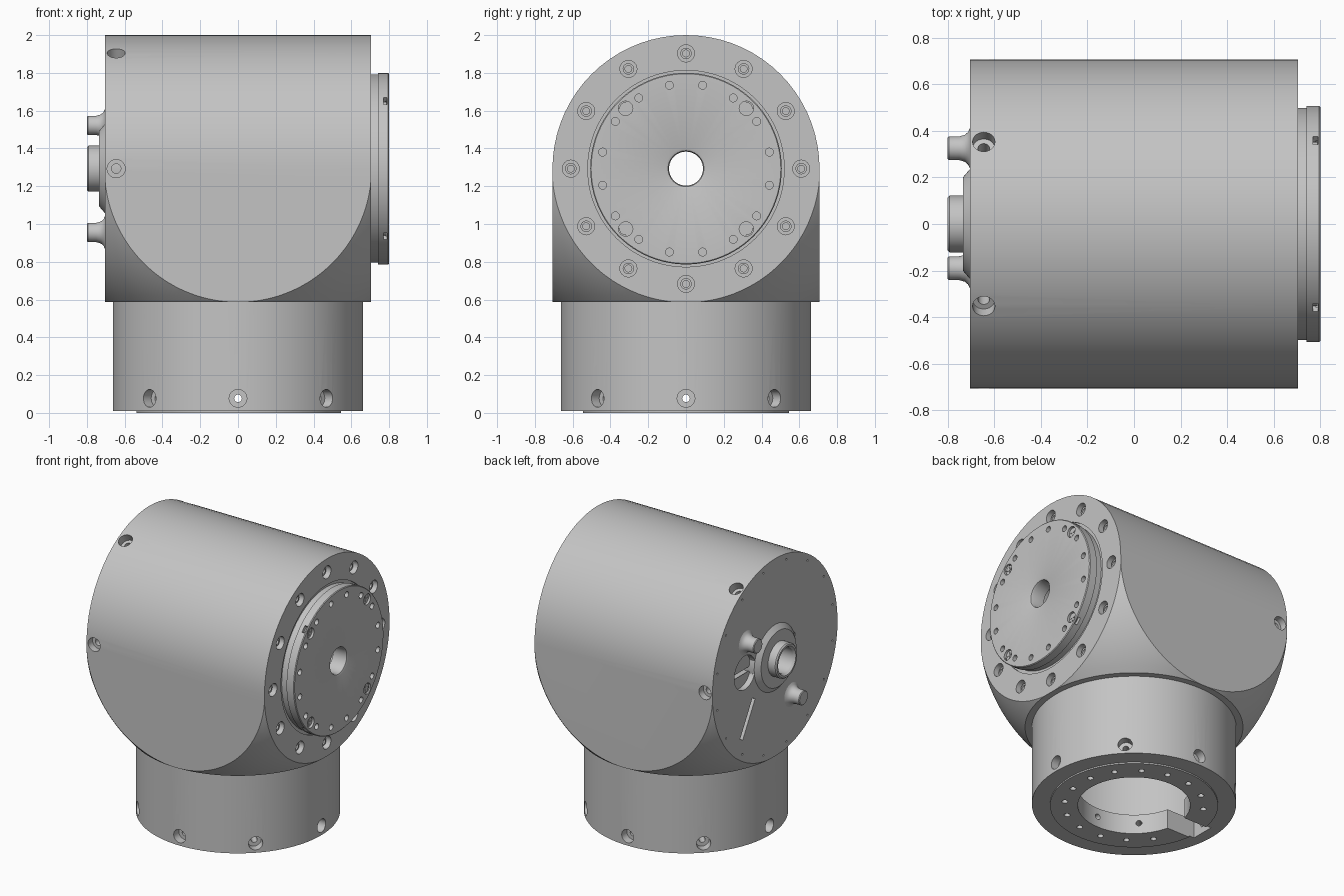
import bpy, bmesh, math
from mathutils import Matrix, Vector

cube = bpy.data.objects.get("Cube")
if cube:
    bpy.data.objects.remove(cube, do_unlink=True)

R, C = 0.707, 1.293          # housing radius and axis height
END = 0.705                  # half length of the housing
X, Z = Vector((1, 0, 0)), Vector((0, 0, 1))

grey = bpy.data.materials.new("machined grey")
grey.use_nodes = True
grey.diffuse_color = (0.55, 0.55, 0.55, 1)
grey.node_tree.nodes["Principled BSDF"].inputs["Base Color"].default_value = grey.diffuse_color


def lathe(bm, profile, origin, axis, seg=32, closed=False):
    """Spin (radius, distance) points around an axis."""
    m = Matrix.Translation(origin) @ Vector(axis).to_track_quat('Z', 'Y').to_matrix().to_4x4()
    rings = []
    for r, t in profile:
        n = seg if r > 0 else 1
        rings.append([bm.verts.new(m @ Vector((r * math.cos(math.tau * i / seg),
                                               r * math.sin(math.tau * i / seg), t)))
                      for i in range(n)])
    pairs = list(zip(rings, rings[1:]))
    if closed:
        pairs.append((rings[-1], rings[0]))
    for a, b in pairs:
        for i in range(seg):
            j = (i + 1) % seg
            quad = [a[i % len(a)], a[j % len(a)], b[j % len(b)], b[i % len(b)]]
            bm.faces.new(list(dict.fromkeys(quad)))


def box(bm, loc, size, rot=0):
    m = Matrix.Translation(loc) @ Matrix.Rotation(rot, 4, 'X') @ Matrix.Diagonal((*size, 1))
    bmesh.ops.create_cube(bm, size=1, matrix=m)


def hole(bm, origin, axis, r1, d1, r2=0, d2=0, seg=24):
    """Plain or stepped hole cutter, axis pointing into the metal."""
    step = [(r2, d1), (r2, d2), (0, d2)] if r2 else [(0, d1)]
    lathe(bm, [(0, -0.05), (r1, -0.05), (r1, d1)] + step, origin, axis, seg)


def finish(bm, name):
    bmesh.ops.recalc_face_normals(bm, faces=bm.faces)
    me = bpy.data.meshes.new(name)
    bm.to_mesh(me)
    bm.free()
    ob = bpy.data.objects.new(name, me)
    me.materials.append(grey)
    bpy.context.collection.objects.link(ob)
    return ob


def activate(ob):
    bpy.ops.object.select_all(action='DESELECT')
    ob.select_set(True)
    bpy.context.view_layer.objects.active = ob


def carve(ob, bm, operation='DIFFERENCE'):
    cutter = finish(bm, "cutter")
    cutter.hide_render = True
    mod = ob.modifiers.new("cut", 'BOOLEAN')
    mod.operation, mod.solver, mod.object = operation, 'EXACT', cutter
    activate(ob)
    bpy.ops.object.modifier_apply(modifier=mod.name)
    bpy.data.objects.remove(cutter, do_unlink=True)


def smooth(ob):
    activate(ob)
    bpy.ops.object.shade_smooth_by_angle(angle=math.radians(30))


def ring(count, radius, offset=0.0):
    """Offsets (y, z) spaced evenly round the housing axis."""
    for k in range(count):
        a = math.radians(offset) + math.tau * k / count
        yield radius * math.cos(a), radius * math.sin(a)


# Housing: arched block whose lower corners are rounded by a sphere
bm = bmesh.new()
outline = [(R * math.cos(math.pi * i / 36), C + R * math.sin(math.pi * i / 36)) for i in range(37)]
outline += [(-R, C - R), (R, C - R)]
face = bm.faces.new([bm.verts.new((-END, y, z)) for y, z in outline])
new = bmesh.ops.extrude_face_region(bm, geom=[face])["geom"]
bmesh.ops.translate(bm, vec=X * 2 * END, verts=[v for v in new if isinstance(v, bmesh.types.BMVert)])
housing = finish(bm, "housing")

bm = bmesh.new()
arc = [(math.cos(math.pi / 2 * i / 32), -math.sin(math.pi / 2 * i / 32)) for i in range(32)]
lathe(bm, [(0, 1), (1.3, 1), (1.3, 0.002)] + arc + [(0, -1)], (0, 0, C), Z, 128)
carve(housing, bm, 'INTERSECT')

# Central bore
bm = bmesh.new()
hole(bm, (-END, 0, C), X, 0.1, 1.6, seg=48)
carve(housing, bm)

# Flange seat, bolt holes, side holes, rear pin holes
bm = bmesh.new()
hole(bm, (END, 0, C), -X, 0.52, 0.01, seg=96)
for y, z in ring(12, 0.61):
    hole(bm, (END, y, C + z), -X, 0.045, 0.06)
for s in (-1, 1):
    out = Vector((0, s * 0.5, math.sqrt(0.75)))
    hole(bm, Vector((-0.645, 0, C)) + out * R, -out, 0.048, 0.06, 0.025, 0.2)
for y, z in ring(16, 0.665, 11.25):
    hole(bm, (-END, y, C + z), X, 0.007, 0.015, seg=8)
hole(bm, (-END, -0.21, C + 0.08), X, 0.02, 0.05)
hole(bm, (-END, 0.34, C + 0.02), X, 0.12, 0.04, seg=40)
box(bm, (-END, 0.31, 0.97), (0.08, 0.035, 0.28), math.radians(30))
carve(housing, bm)

# Cross hole from front to back
bm = bmesh.new()
L = 2 * R
lathe(bm, [(0, -0.05), (0.048, -0.05), (0.048, 0.05), (0.025, 0.05), (0.025, L - 0.05),
           (0.048, L - 0.05), (0.048, L + 0.05), (0, L + 0.05)], (-0.645, -R, C), (0, 1, 0), 24)
carve(housing, bm)
smooth(housing)

# Housing bolts with sockets
bm = bmesh.new()
for y, z in ring(12, 0.61):
    lathe(bm, [(0, 0), (0.03, 0), (0.03, 0.035), (0.018, 0.035), (0.018, 0.012), (0, 0.012)],
          (END - 0.062, y, C + z), X, 24)
smooth(finish(bm, "housing_bolts"))

# Output flange
bm = bmesh.new()
lathe(bm, [(0.09, 0.69), (0.498, 0.69), (0.498, 0.74), (0.507, 0.74), (0.507, 0.795), (0.502, 0.8),
           (0.107, 0.8), (0.095, 0.795), (0.09, 0.783)], (0, 0, C), X, 96, True)
flange = finish(bm, "output_flange")
bm = bmesh.new()
for y, z in ring(16, 0.45, 11.25):
    hole(bm, (0.8, y, C + z), -X, 0.021, 0.04, seg=16)
for y, z in ring(4, 0.452, 45):
    hole(bm, (0.8, y, C + z), -X, 0.038, 0.02)
carve(flange, bm)
bm = bmesh.new()
for k, (y, z) in enumerate(ring(4, 0.505, 45)):
    box(bm, (0.779, y, C + z), (0.02, 0.11, 0.05), math.radians(45 + 90 * k))
carve(flange, bm)
smooth(flange)

# Cross-head screws on the flange
bm = bmesh.new()
for y, z in ring(4, 0.452, 45):
    lathe(bm, [(0, 0), (0.033, 0), (0.033, 0.02), (0, 0.02)], (0.767, y, C + z), X, 24)
    box(bm, (0.788, y, C + z), (0.006, 0.044, 0.008))
    box(bm, (0.788, y, C + z), (0.005, 0.008, 0.044))
smooth(finish(bm, "flange_screws"))

# Rear hub and posts
bm = bmesh.new()
lathe(bm, [(0.09, 0.6), (0.235, 0.6), (0.235, 0.705), (0.2, 0.735), (0.122, 0.735), (0.122, 0.792),
           (0.114, 0.8), (0.1, 0.8), (0.09, 0.785)], (0, 0, C), -X, 64, True)
smooth(finish(bm, "rear_hub"))
for name, y, z in (("upper_post", 0.325, 1.522), ("lower_post", -0.19, 0.955)):
    bm = bmesh.new()
    lathe(bm, [(0, 0.65), (0.085, 0.65), (0.085, 0.705), (0.07, 0.712), (0.058, 0.726), (0.051, 0.75),
               (0.051, 0.795), (0.046, 0.8), (0, 0.8)], (0, y, z), -X, 32)
    smooth(finish(bm, name))

# Hollow neck with a mounting ring at its base
bm = bmesh.new()
lathe(bm, [(0.365, 0), (0.545, 0), (0.545, 0.01), (0.663, 0.01), (0.663, 0.6), (0.6, 0.6),
           (0.6, 0.14), (0.365, 0.14)], (0, 0, 0), Z, 96, True)
neck = finish(bm, "neck")
bm = bmesh.new()
for x, y in ring(8, 1):
    hole(bm, (0.663 * x, 0.663 * y, 0.077), (-x, -y, 0), 0.047, 0.06, 0.02, 0.35)
carve(neck, bm)
bm = bmesh.new()
for x, y in ring(16, 0.452, 11.25):
    if x > -0.4:
        hole(bm, (x, y, 0), Z, 0.02, 0.045, seg=16)
box(bm, (-0.44, 0, 0.05), (0.28, 0.17, 0.3))
carve(neck, bm)
smooth(neck)
